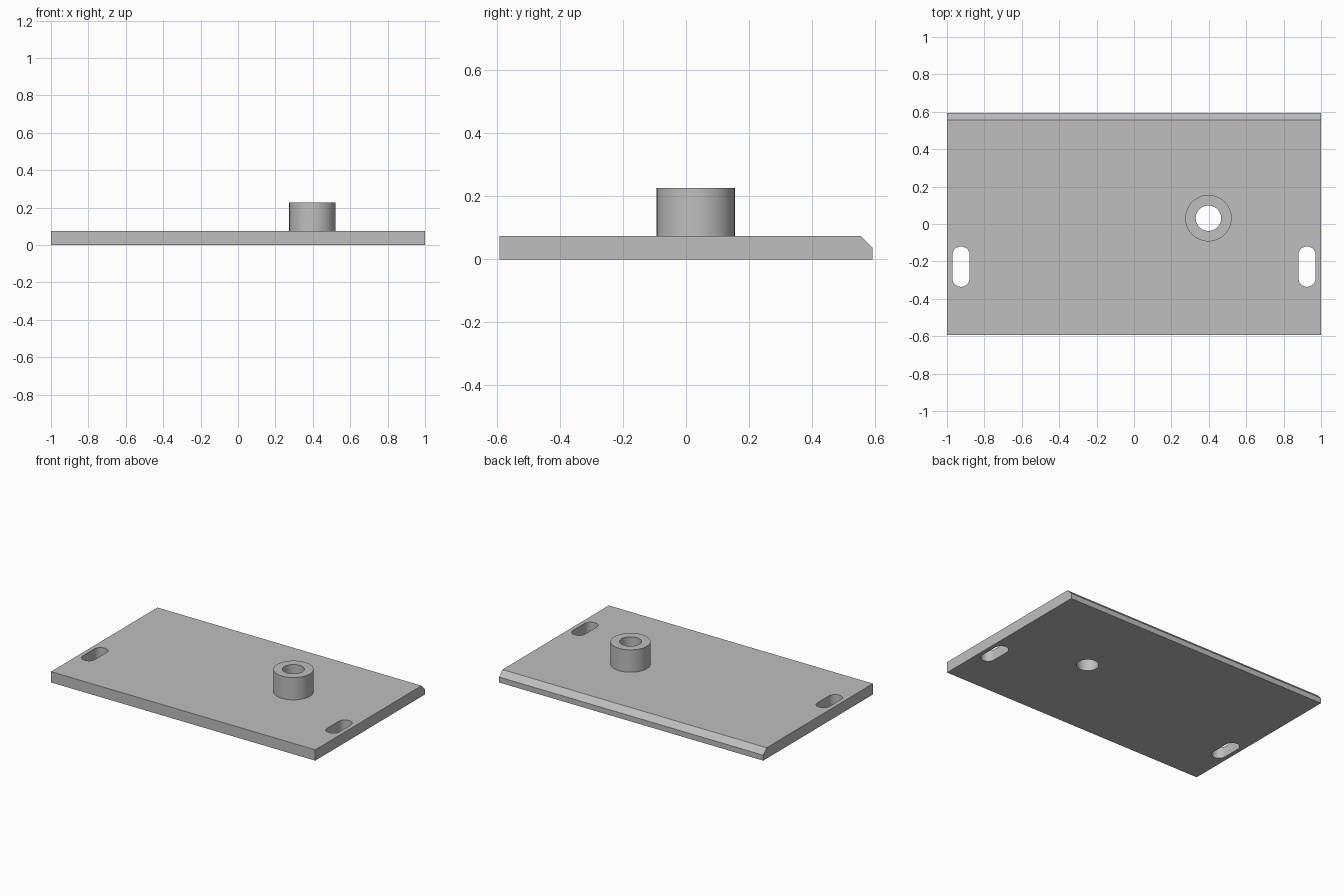
import bpy
from math import pi, cos, sin, radians

cube = bpy.data.objects.get("Cube")
if cube:
    bpy.data.objects.remove(cube, do_unlink=True)

HALF_X, HALF_Y, THICK, CHAMFER = 1.0, 0.593, 0.074, 0.037
BOSS_X, BOSS_Y, BOSS_TOP = 0.398, 0.031, 0.227
BOSS_R, BORE_R = 0.124, 0.068
SLOT_X, SLOT_Y, SLOT_R, SLOT_REACH = 0.925, -0.228, 0.046, 0.062

grey = bpy.data.materials.new("plain grey")
grey.use_nodes = True
colour = (0.52, 0.52, 0.52, 1)
grey.diffuse_color = colour
grey.node_tree.nodes["Principled BSDF"].inputs["Base Color"].default_value = colour


def prism(name, outline, start, end, place):
    """Extrude a closed outline from start to end; place maps (u, v, w) to xyz."""
    n = len(outline)
    verts = [place(u, v, w) for w in (start, end) for u, v in outline]
    faces = [tuple(reversed(range(n))), tuple(range(n, 2 * n))]
    faces += [(i, (i + 1) % n, n + (i + 1) % n, n + i) for i in range(n)]
    mesh = bpy.data.meshes.new(name)
    mesh.from_pydata(verts, [], faces)
    mesh.materials.append(grey)
    obj = bpy.data.objects.new(name, mesh)
    bpy.context.collection.objects.link(obj)
    return obj


def upright(u, v, w):
    return (u, v, w)


def rounded(cx, cy, r, reach=0.0, steps=32):
    """Circle, or a slot along y when reach is above zero."""
    pts = []
    for side in (1, -1):
        for i in range(steps + 1 if reach else steps):
            a = pi * i / steps + (0 if side > 0 else pi)
            pts.append((cx + r * cos(a), cy + side * reach + r * sin(a)))
    return pts


def combine(target, tool, operation):
    mod = target.modifiers.new(tool.name, 'BOOLEAN')
    mod.object, mod.operation, mod.solver = tool, operation, 'EXACT'
    tool.hide_render = True
    bpy.context.view_layer.objects.active = target
    bpy.ops.object.modifier_apply(modifier=mod.name)
    bpy.data.objects.remove(tool, do_unlink=True)


# Plate: side profile with a chamfered back top edge, run along x
profile = [(-HALF_Y, 0), (HALF_Y, 0), (HALF_Y, THICK - CHAMFER),
           (HALF_Y - CHAMFER, THICK), (-HALF_Y, THICK)]
plate = prism("mounting_plate", profile, -HALF_X, HALF_X,
              lambda u, v, w: (w, u, v))

# Round boss fused to the plate
boss = prism("boss", rounded(BOSS_X, BOSS_Y, BOSS_R), THICK / 2, BOSS_TOP, upright)
combine(plate, boss, 'UNION')

# Bore through boss and plate
bore = prism("bore_cutter", rounded(BOSS_X, BOSS_Y, BORE_R), -1, 1, upright)
combine(plate, bore, 'DIFFERENCE')

# Slots near both ends
for side in (-1, 1):
    slot = prism("slot_cutter", rounded(side * SLOT_X, SLOT_Y, SLOT_R, SLOT_REACH),
                 -1, 1, upright)
    combine(plate, slot, 'DIFFERENCE')

# Smooth round walls, crisp edges
bpy.ops.object.select_all(action='DESELECT')
plate.select_set(True)
bpy.context.view_layer.objects.active = plate
bpy.ops.object.shade_smooth_by_angle(angle=radians(30))
